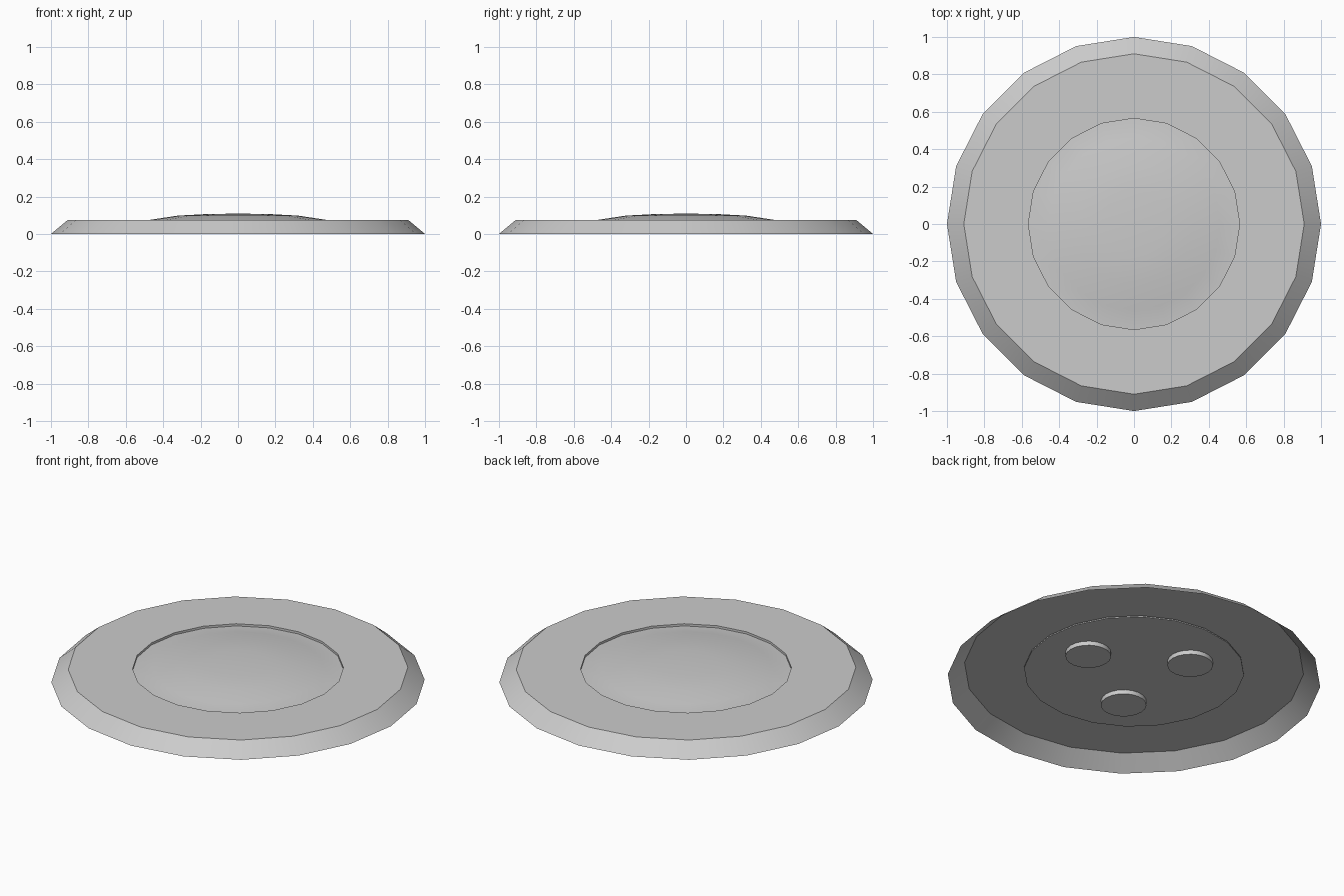
import bpy, bmesh, math

if "Cube" in bpy.data.objects:
    bpy.data.objects.remove(bpy.data.objects["Cube"])


def lathe(name, profile, sides):
    """Revolve (radius, z) points about z; radius 0 becomes a single pole."""
    bm = bmesh.new()
    rings = []
    for r, z in profile:
        n = sides if r > 0 else 1
        rings.append([bm.verts.new((r * math.cos(2 * math.pi * i / sides),
                                    r * math.sin(2 * math.pi * i / sides), z))
                      for i in range(n)])
    for a, b in zip(rings, rings[1:]):
        for i in range(sides):
            j = (i + 1) % sides
            quad = [a[i % len(a)], a[j % len(a)], b[j % len(b)], b[i % len(b)]]
            bm.faces.new(list(dict.fromkeys(quad)))
    mesh = bpy.data.meshes.new(name)
    bm.to_mesh(mesh)
    bm.free()
    ob = bpy.data.objects.new(name, mesh)
    bpy.context.collection.objects.link(ob)
    bpy.ops.object.select_all(action='DESELECT')
    ob.select_set(True)
    bpy.context.view_layer.objects.active = ob
    bpy.ops.object.shade_smooth_by_angle(angle=math.radians(30))
    return ob


# Thin hollow outer plate: bevelled skirt, flat top, lip around the opening
lathe("outer_plate", [(1.0, 0), (0.91, 0.075), (0.565, 0.075), (0.565, 0.06)], 20)

# Domed centre cap with a flat underside, held under the plate
lathe("centre_dome", [(0, 0.055), (0.59, 0.055), (0.59, 0.062), (0.565, 0.062),
                      (0.46, 0.077), (0.32, 0.098), (0.17, 0.106), (0, 0.109)], 20)

# Three round pads on the underside
for k in range(3):
    pad = lathe(f"under_pad_{k + 1}", [(0, 0.03), (0.122, 0.03), (0.122, 0.055)], 20)
    a = k * 2 * math.pi / 3
    pad.location = (0.32 * math.cos(a), 0.32 * math.sin(a), 0)

# Outward-facing normals
for ob in bpy.context.collection.objects:
    bm = bmesh.new()
    bm.from_mesh(ob.data)
    if ob.name == "outer_plate":
        flip = [f for f in bm.faces if f.normal.z < -0.01]
        if flip:
            bmesh.ops.reverse_faces(bm, faces=bm.faces[:])
    elif ob.name == "centre_dome":
        bmesh.ops.recalc_face_normals(bm, faces=bm.faces[:])
    else:
        if any(f.normal.z > 0.5 for f in bm.faces):
            bmesh.ops.reverse_faces(bm, faces=bm.faces[:])
    bm.to_mesh(ob.data)
    bm.free()
